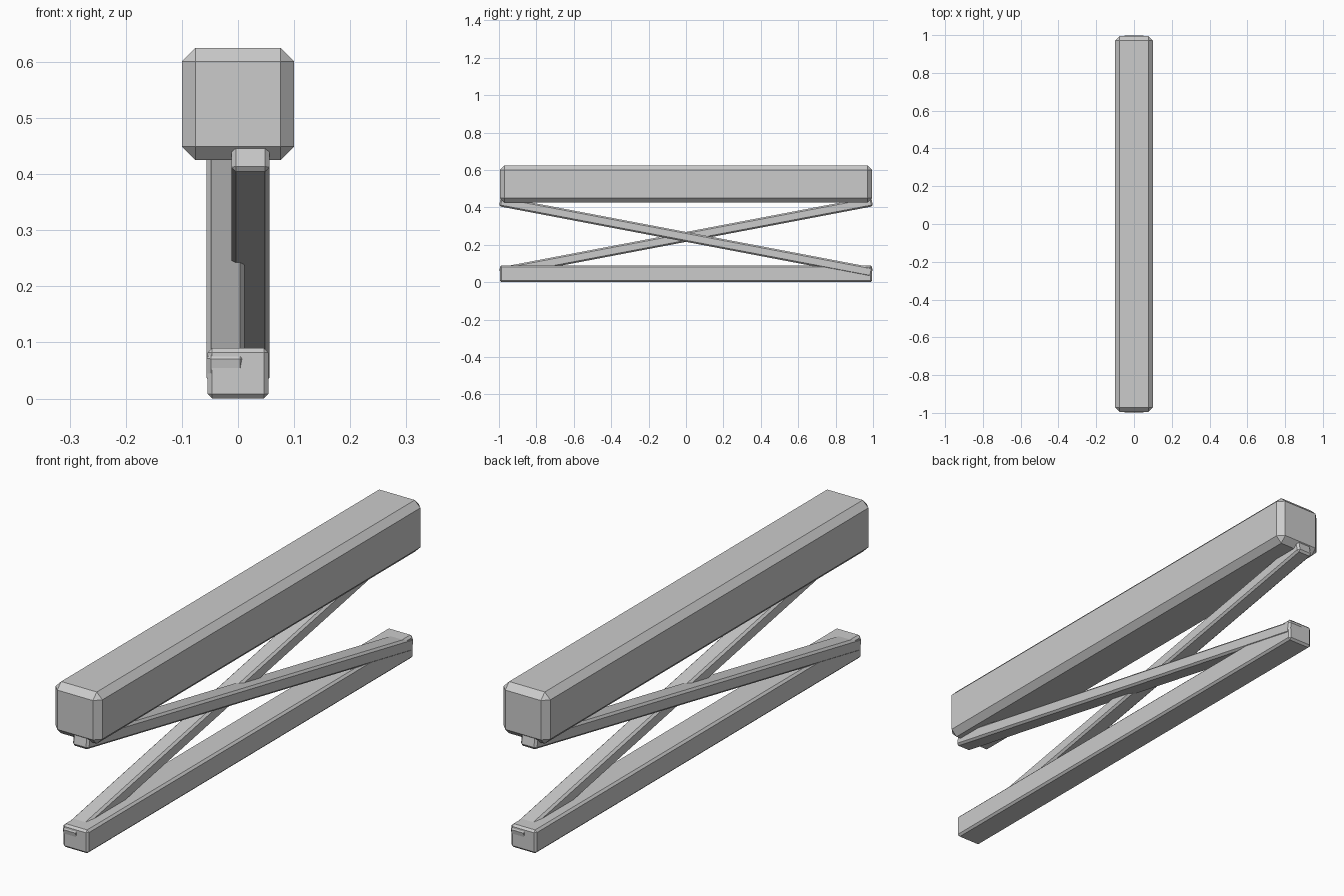
import bpy, math

if "Cube" in bpy.data.objects:
    bpy.data.objects.remove(bpy.data.objects["Cube"])

grey = bpy.data.materials.new("plain_grey")
grey.diffuse_color = (0.6, 0.6, 0.6, 1)
grey.use_nodes = True
grey.node_tree.nodes["Principled BSDF"].inputs["Base Color"].default_value = grey.diffuse_color


def beam(name, size, centre, bevel, tilt=0.0):
    """Chamfered box, tilted about the x axis."""
    bpy.ops.mesh.primitive_cube_add(size=1, location=centre)
    ob = bpy.context.object
    ob.name = name
    ob.scale = size
    bpy.ops.object.transform_apply(location=False, rotation=False, scale=True)
    ob.rotation_euler.x = tilt
    mod = ob.modifiers.new("chamfer", "BEVEL")
    mod.width = bevel
    mod.segments = 1
    ob.data.materials.append(grey)
    return ob


# Thick upper and slim lower horizontal beams
beam("upper_beam", (0.2, 1.99, 0.2), (0, 0, 0.525), 0.024)
beam("lower_beam", (0.108, 1.99, 0.09), (0, 0, 0.045), 0.008)

# Two crossing diagonal braces, side by side
for name, side in (("right_brace", 1), ("left_brace", -1)):
    beam(name, (0.068, 2.025, 0.052), (side * 0.022, 0, 0.242), 0.008, -side * 0.188)
